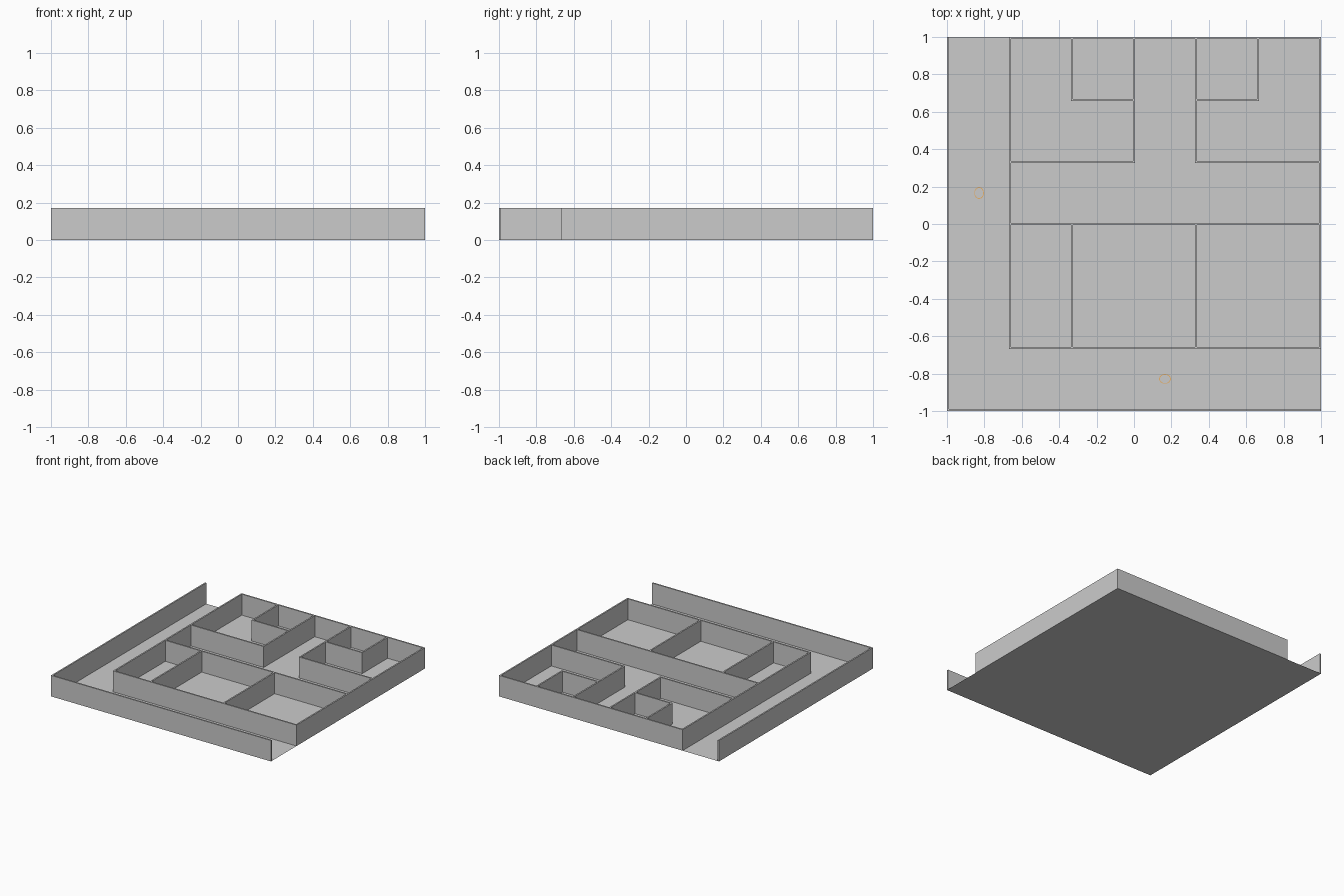
import bpy, bmesh, math

if "Cube" in bpy.data.objects:
    bpy.data.objects.remove(bpy.data.objects["Cube"])

G = 0.3313      # grid spacing
T = 0.012       # wall thickness
H = 0.172       # wall height


def make_object(name, bm):
    mesh = bpy.data.meshes.new(name)
    bm.to_mesh(mesh)
    bm.free()
    obj = bpy.data.objects.new(name, mesh)
    bpy.context.collection.objects.link(obj)
    return obj


def walls(name, runs):
    """Upright slabs between grid points (x0, y0, x1, y1)."""
    bm = bmesh.new()
    for x0, y0, x1, y1 in runs:
        cube = bmesh.ops.create_cube(bm, size=1)["verts"]
        bmesh.ops.scale(bm, verts=cube,
                        vec=((x1 - x0) * G + T, (y1 - y0) * G + T, H))
        bmesh.ops.translate(bm, verts=cube,
                            vec=((x0 + x1) * G / 2, (y0 + y1) * G / 2, H / 2))
    return make_object(name, bm)


# Floor sheet
bm = bmesh.new()
bmesh.ops.create_grid(bm, x_segments=1, y_segments=1, size=3 * G + T / 2)
make_object("floor", bm)

# Outer walls, with openings at back left and front right
walls("outer_walls", [(-3, -3, -3, 3), (-3, -3, 3, -3),
                      (3, -2, 3, 3), (-2, 3, 3, 3)])

# Corridor walls around the rooms
walls("corridor_walls", [(-2, -2, -2, 3), (-2, -2, 3, -2), (-2, 0, 3, 0)])

# Front rooms
walls("front_partitions", [(-1, -2, -1, 0), (1, -2, 1, 0)])

# Back rooms with their small closets
walls("back_left_room", [(-2, 1, 0, 1), (0, 1, 0, 3)])
walls("back_left_closet", [(-1, 2, -1, 3), (-1, 2, 0, 2)])
walls("back_right_room", [(1, 1, 3, 1), (1, 1, 1, 3)])
walls("back_right_closet", [(2, 2, 2, 3), (1, 2, 2, 2)])

# Small orange floor rings in the corridors
orange = bpy.data.materials.new("orange")
orange.diffuse_color = (0.8, 0.45, 0.15, 1)
orange.use_nodes = True
orange.node_tree.nodes["Principled BSDF"].inputs["Base Color"].default_value = orange.diffuse_color


def floor_ring(name, x, y, rx, ry):
    bm = bmesh.new()
    n = 16
    loops = [[bm.verts.new((x + rx * s * math.cos(2 * math.pi * i / n),
                            y + ry * s * math.sin(2 * math.pi * i / n), 0.001))
              for i in range(n)] for s in (1, 0.85)]
    for i in range(n):
        j = (i + 1) % n
        bm.faces.new((loops[0][i], loops[0][j], loops[1][j], loops[1][i]))
    make_object(name, bm).data.materials.append(orange)


floor_ring("left_floor_ring", -2.5 * G, 0.5 * G, 0.026, 0.032)
floor_ring("front_floor_ring", 0.5 * G, -2.5 * G, 0.032, 0.026)
